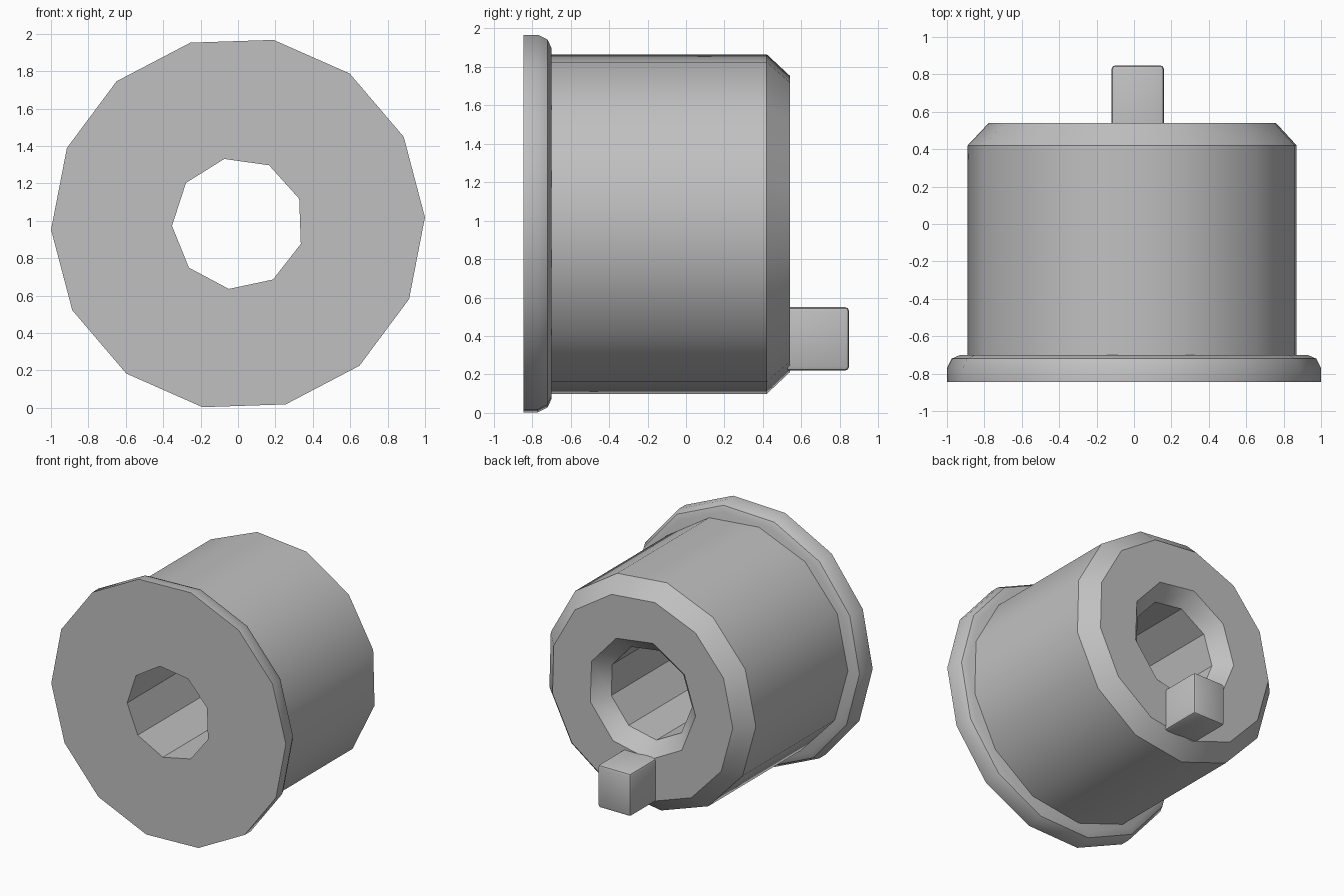
import bpy, bmesh
from math import radians, cos, sin, tau

cube = bpy.data.objects.get("Cube")
if cube:
    bpy.data.objects.remove(cube, do_unlink=True)

AXIS_Z = 0.985

grey = bpy.data.materials.new("plain grey")
grey.use_nodes = True
colour = (0.53, 0.53, 0.53, 1)
grey.diffuse_color = colour
grey.node_tree.nodes["Principled BSDF"].inputs["Base Color"].default_value = colour


def add_object(name, bm):
    bmesh.ops.recalc_face_normals(bm, faces=bm.faces)
    mesh = bpy.data.meshes.new(name)
    bm.to_mesh(mesh)
    bm.free()
    mesh.materials.append(grey)
    obj = bpy.data.objects.new(name, mesh)
    bpy.context.collection.objects.link(obj)
    return obj


def turned(name, sides, phase, profile):
    """Capped solid along y, from (y, radius) stations."""
    bm = bmesh.new()
    rings = []
    for y, r in profile:
        angles = [radians(phase) + tau * i / sides for i in range(sides)]
        rings.append([bm.verts.new((r * cos(a), y, AXIS_Z + r * sin(a))) for a in angles])
    for a, b in zip(rings, rings[1:]):
        for i in range(sides):
            j = (i + 1) % sides
            bm.faces.new((a[i], a[j], b[j], b[i]))
    bm.faces.new(rings[0])
    bm.faces.new(rings[-1])
    return add_object(name, bm)


def activate(obj):
    bpy.ops.object.select_all(action='DESELECT')
    obj.select_set(True)
    bpy.context.view_layer.objects.active = obj


# Front flange with a rounded back edge
flange = turned("flange", 14, 1.9,
                [(-0.845, 1.0), (-0.77, 1.0), (-0.72, 0.975), (-0.70, 0.93)])

# Main barrel with a chamfered back end
barrel = turned("barrel", 13, 15.4, [(-0.70, 0.89), (0.42, 0.89), (0.54, 0.777)])

# Through bore, flared at the back
cutter = turned("bore_cutter", 9, 22, [(-1, 0.353), (0.43, 0.353), (0.54, 0.46), (0.6, 0.518)])
for part in (flange, barrel):
    activate(part)
    cut = part.modifiers.new("bore", 'BOOLEAN')
    cut.operation = 'DIFFERENCE'
    cut.solver = 'EXACT'
    cut.object = cutter
    bpy.ops.object.modifier_apply(modifier=cut.name)
bpy.data.objects.remove(cutter, do_unlink=True)

# Locating tab on the back face
bm = bmesh.new()
bmesh.ops.create_cube(bm, size=1)
bmesh.ops.scale(bm, vec=(0.28, 0.32, 0.33), verts=bm.verts)
bmesh.ops.translate(bm, vec=(0.02, 0.688, 0.385), verts=bm.verts)
outer = [e for e in bm.edges if any(v.co.y > 0.7 for v in e.verts)]
bmesh.ops.bevel(bm, geom=outer, offset=0.02, segments=2, profile=0.5, affect='EDGES')
tab = add_object("locating_tab", bm)

for part in (flange, barrel, tab):
    activate(part)
    bpy.ops.object.shade_smooth_by_angle(angle=radians(32))
